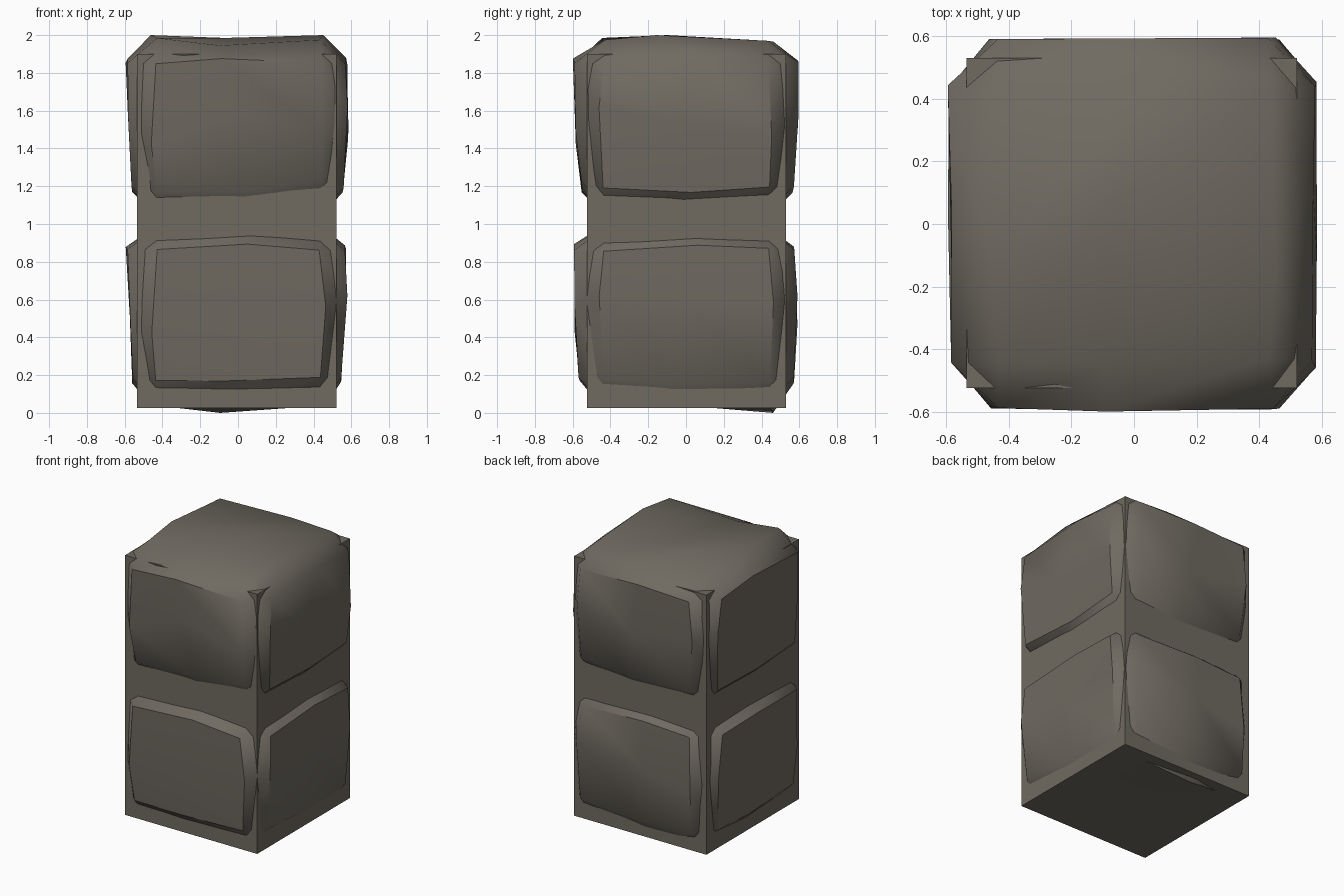
import bpy, bmesh, random
from mathutils import Vector

random.seed(4)
old = bpy.data.objects.get("Cube")
if old:
    bpy.data.objects.remove(old)

stone = bpy.data.materials.new("grey_brown_stone")
stone.use_nodes = True
COLOUR = (0.16, 0.145, 0.12, 1)
stone.diffuse_color = COLOUR
stone.node_tree.nodes["Principled BSDF"].inputs["Base Color"].default_value = COLOUR

# Panels and sides as (axis, direction)
LEFT, RIGHT, FRONT, BACK, DOWN, UP = (0, 1), (0, -1), (1, -1), (1, 1), (2, -1), (2, 1)


def finish(bm, name):
    mesh = bpy.data.meshes.new(name)
    bm.normal_update()
    bm.to_mesh(mesh)
    bm.free()
    mesh.materials.append(stone)
    ob = bpy.data.objects.new(name, mesh)
    bpy.context.collection.objects.link(ob)


def sign(v):
    return 0 if abs(v) < 0.01 else (1 if v > 0 else -1)


def rough_block(name, levels, depths, tweaks, soft):
    """Chamfered cube whose six panels bulge by height; soft lists unsharpened panel rims."""
    bm = bmesh.new()
    bmesh.ops.create_cube(bm, size=2)
    bmesh.ops.subdivide_edges(bm, edges=bm.edges[:], cuts=1, use_grid_fill=True)
    rims = [e for e in bm.edges
            if sum(abs(c) > 0.9 for c in (e.verts[0].co + e.verts[1].co) / 2) == 2]
    bmesh.ops.bevel(bm, geom=rims, offset=0.2, segments=1, affect='EDGES')

    # Label every vertex with its panel and its place in the panel's 3 x 3 grid
    label = {}
    for v in bm.verts:
        axis = max(range(3), key=lambda a: abs(v.co[a]))
        label[v] = ((axis, sign(v.co[axis])), tuple(sign(c) for c in v.co))

    # Chamfers meet flat panels along sharp rims, except the soft ones
    def panel_of(face):
        keys = {label[v][0] for v in face.verts}
        return keys.pop() if len(keys) == 1 else None
    for e in bm.edges:
        panels = [panel_of(f) for f in e.link_faces]
        if panels.count(None) != 1:
            continue
        panel = panels[0] or panels[1]
        a, b = (label[v][1] for v in e.verts)
        side = [(k, a[k]) for k in range(3) if k != panel[0] and a[k] == b[k]]
        e.smooth = panel in soft or any((panel, s) in soft for s in side)
    for f in bm.faces:
        f.smooth = True

    # Place the vertices
    for v, (panel, place) in label.items():
        axis, out = panel
        tangent = [k for k in range(3) if k != axis]
        bulge = 0.02 if sum(place[k] == 0 for k in tangent) == 1 else 0
        pos = Vector((place[0] * 0.435, place[1] * 0.435, levels[place[2] + 1]))
        for k in tangent:
            pos[k] += place[k] * bulge
            pos[k] += random.uniform(-0.01, 0.01)
            if place[k] == 0:
                pos[k] += random.uniform(-0.1, 0.1)
        if axis == 2:
            pos.z = depths[panel]
        else:
            pos[axis] = out * (depths[panel][place[2] + 1] - random.uniform(0, 0.012))
        v.co = pos + Vector(tweaks.get((panel, place), (0, 0, 0)))
    finish(bm, name)


# Plain square core
core = bmesh.new()
bmesh.ops.create_cube(core, size=1)
for v in core.verts:
    v.co = v.co * 1.055 + Vector((-0.007, 0.003, 0))
    v.co.z = 1.9 if v.co.z > 0 else 0.027
finish(core, "pillar_core")

# Two rough stones around the core
rough_block(
    "lower_stone", (0.18, 0.52, 0.865),
    {FRONT: (0.57, 0.59, 0.595), BACK: (0.58, 0.595, 0.575), RIGHT: (0.56, 0.58, 0.595),
     LEFT: (0.55, 0.58, 0.575), DOWN: 0.04, UP: 0.975},
    {(DOWN, (0, 1, -1)): (-0.1, 0.015, -0.04)},
    {(LEFT, DOWN), (BACK, DOWN), (BACK, LEFT)})
rough_block(
    "upper_stone", (1.19, 1.53, 1.85),
    {FRONT: (0.555, 0.595, 0.598), BACK: (0.575, 0.6, 0.597), RIGHT: (0.565, 0.585, 0.595),
     LEFT: (0.565, 0.59, 0.58), DOWN: 1.06, UP: 1.985},
    {(UP, (0, -1, 1)): (0, 0, -0.04), (UP, (-1, 0, 1)): (0, -0.1, 0.015),
     (UP, (1, 0, 1)): (0, -0.1, 0.015), (UP, (0, 1, 1)): (0, 0, -0.02),
     (UP, (1, 1, 1)): (0, 0, -0.015), (UP, (-1, 1, 1)): (0, 0, -0.015),
     (UP, (1, -1, 1)): (0, 0, -0.01), (FRONT, (0, -1, 1)): (0, -0.005, 0.015),
     (FRONT, (1, -1, -1)): (0, 0, 0.04), (FRONT, (-1, -1, -1)): (0, 0, -0.02)},
    {UP, (FRONT, DOWN), (FRONT, LEFT), (LEFT, UP), (BACK, DOWN), (BACK, LEFT)})
